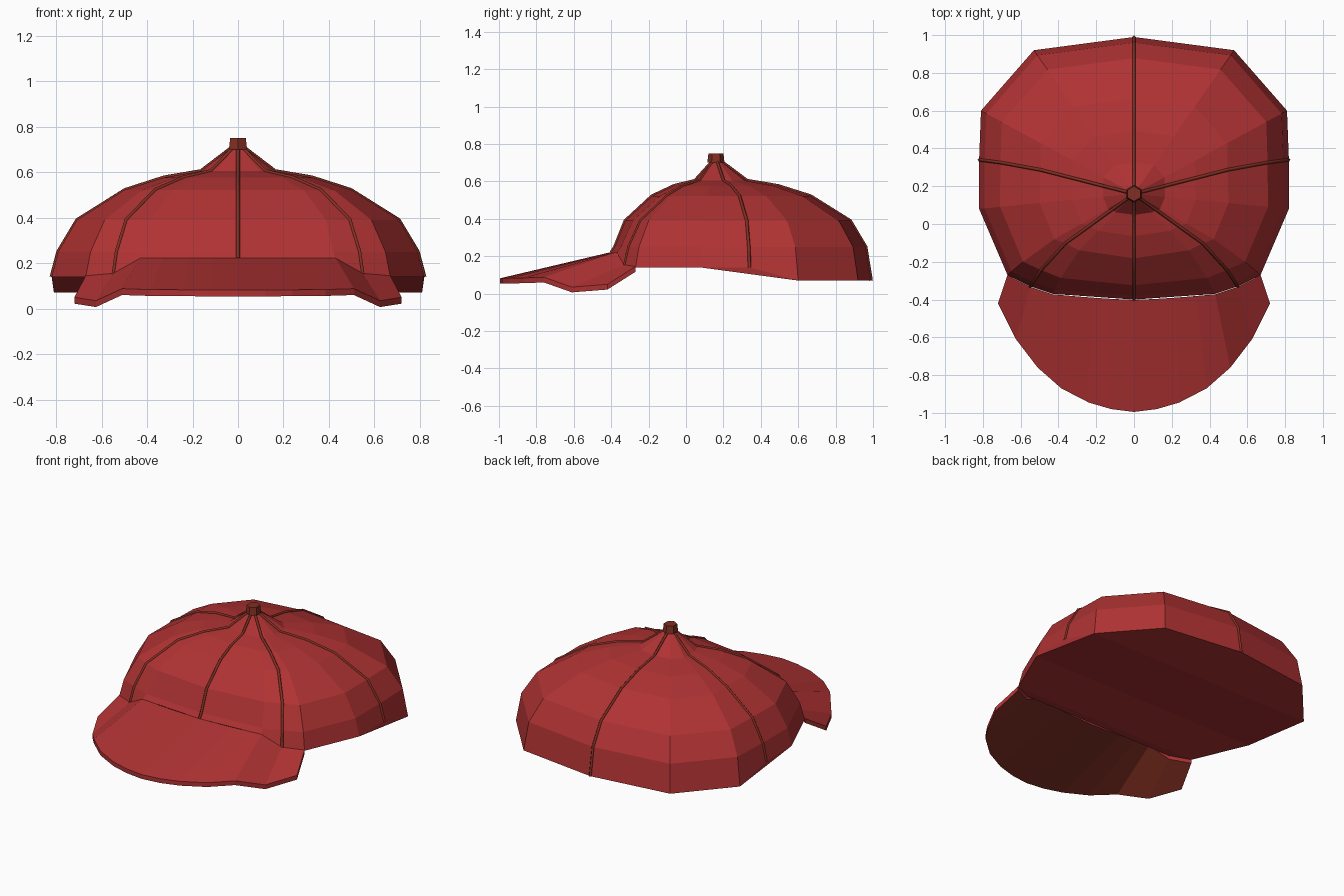
import bpy, bmesh, math
from mathutils import Vector

if "Cube" in bpy.data.objects:
    bpy.data.objects.remove(bpy.data.objects["Cube"])


def material(name, rgb):
    m = bpy.data.materials.new(name)
    m.diffuse_color = (*rgb, 1)
    m.use_nodes = True
    m.node_tree.nodes["Principled BSDF"].inputs["Base Color"].default_value = m.diffuse_color
    return m


RED = material("cap red", (0.43, 0.032, 0.033))
BROWN = material("dark brown", (0.215, 0.028, 0.016))


def finish(name, bm, mats):
    mesh = bpy.data.meshes.new(name)
    bm.to_mesh(mesh)
    bm.free()
    for m in mats:
        mesh.materials.append(m)
    obj = bpy.data.objects.new(name, mesh)
    bpy.context.collection.objects.link(obj)
    return obj


def mirrored(pts):
    """Full chain from a half chain that starts on the centre line."""
    return [(-p[0], *p[1:]) for p in reversed(pts[1:])] + pts


CY = 0.16  # crown axis
# half rim, front to back: x, y, z, twist of the inner rings in degrees
RIM = [(0, -0.40, 0.22, 0), (0.43, -0.37, 0.22, 5), (0.55, -0.33, 0.15, 6),
       (0.67, -0.27, 0.14, 3), (0.82, 0.08, 0.14, 0), (0.82, 0.34, 0.14, 2),
       (0.81, 0.60, 0.07, 0), (0.53, 0.92, 0.07, 0), (0, 0.99, 0.07, 0)]
# crown profile: fraction of the rim radius, height, share of the twist
PROFILE = [(0.03, 0.71, 1), (0.2, 0.605, 1), (0.4, 0.577, 1), (0.61, 0.522, 1),
           (0.865, 0.39, 0.4), (0.965, 0.25, 0.1)]


def column(p):
    """Points down the crown from the button to one rim point."""
    x, y, z, twist = p
    out = []
    for f, h, share in PROFILE:
        a = math.radians(twist * share) * (1 if x >= 0 else -1)
        dx, dy = x * f, (y - CY) * f
        out.append(Vector((dx * math.cos(a) - dy * math.sin(a),
                           CY + dx * math.sin(a) + dy * math.cos(a), h)))
    return out + [Vector((x, y, z))]


# crown: columns joined around, with a closed top and underside
bm = bmesh.new()
loop = RIM + [(-p[0], *p[1:]) for p in reversed(RIM[1:-1])]
cols = [[bm.verts.new(v) for v in column(p)] for p in loop]
n = len(cols)
for i in range(n):
    a, b = cols[i], cols[(i + 1) % n]
    for j in range(len(PROFILE)):
        bm.faces.new((a[j], a[j + 1], b[j + 1], b[j]))
bm.faces.new([c[0] for c in cols])
base = [c[-1] for c in cols]
R = lambda i: base[i]
L = lambda i: base[-i % n]
bm.faces.new((R(0), R(1), L(1)))
for i, k in ((1, 2), (2, 3), (3, 4), (4, 6), (6, 7)):
    bm.faces.new((R(i), R(k), L(k), L(i)))
bm.faces.new((R(7), R(8), L(7)))
for S in (R, L):
    bm.faces.new((S(4), S(5), S(6)))
bmesh.ops.recalc_face_normals(bm, faces=bm.faces)
finish("crown", bm, [RED])

# brim: thin curved plate, brown underneath
OUTER = [(0, -0.995, 0.082), (0.12, -0.98, 0.082), (0.24, -0.945, 0.083),
         (0.385, -0.87, 0.084), (0.51, -0.76, 0.088), (0.625, -0.61, 0.035),
         (0.72, -0.42, 0.05)]
INNER = [(0, -0.402, 0.222), (0.11, -0.397, 0.222), (0.22, -0.39, 0.222),
         (0.33, -0.381, 0.222), (0.43, -0.372, 0.222), (0.55, -0.332, 0.155),
         (0.67, -0.27, 0.145)]
bm = bmesh.new()
o, i_ = mirrored(OUTER), mirrored(INNER)
top_o, top_i = [[bm.verts.new(p) for p in c] for c in (o, i_)]
low_o, low_i = [[bm.verts.new((p[0], p[1], p[2] - 0.028)) for p in c] for c in (o, i_)]
for k in range(len(o) - 1):
    bm.faces.new((top_o[k], top_o[k + 1], top_i[k + 1], top_i[k]))
    under = bm.faces.new((low_o[k], low_i[k], low_i[k + 1], low_o[k + 1]))
    under.material_index = 1
    bm.faces.new((top_o[k], low_o[k], low_o[k + 1], top_o[k + 1]))
    bm.faces.new((top_i[k], top_i[k + 1], low_i[k + 1], low_i[k]))
for k in (0, -1):
    bm.faces.new((top_o[k], top_i[k], low_i[k], low_o[k]))
bmesh.ops.recalc_face_normals(bm, faces=bm.faces)
finish("brim", bm, [RED, BROWN])

# seams: thin cords lying along the panel joints
for idx, name in ((0, "front_seam"), (2, "front_right_seam"), (5, "right_seam"),
                  (8, "back_seam"), (n - 5, "left_seam"), (n - 2, "front_left_seam")):
    curve = bpy.data.curves.new(name, "CURVE")
    curve.dimensions = "3D"
    curve.bevel_depth = 0.009
    curve.bevel_resolution = 0
    pts = column(loop[idx])
    sp = curve.splines.new("POLY")
    sp.points.add(len(pts) - 1)
    for q, v in zip(sp.points, pts):
        q.co = (*v, 1)
    curve.materials.append(BROWN)
    bpy.context.collection.objects.link(bpy.data.objects.new(name, curve))

# button: small tapered hexagon on top
bpy.ops.mesh.primitive_cone_add(vertices=6, radius1=0.046, radius2=0.04, depth=0.05,
                                location=(0, CY, 0.725))
button = bpy.context.object
button.name = "button"
button.data.materials.append(BROWN)
